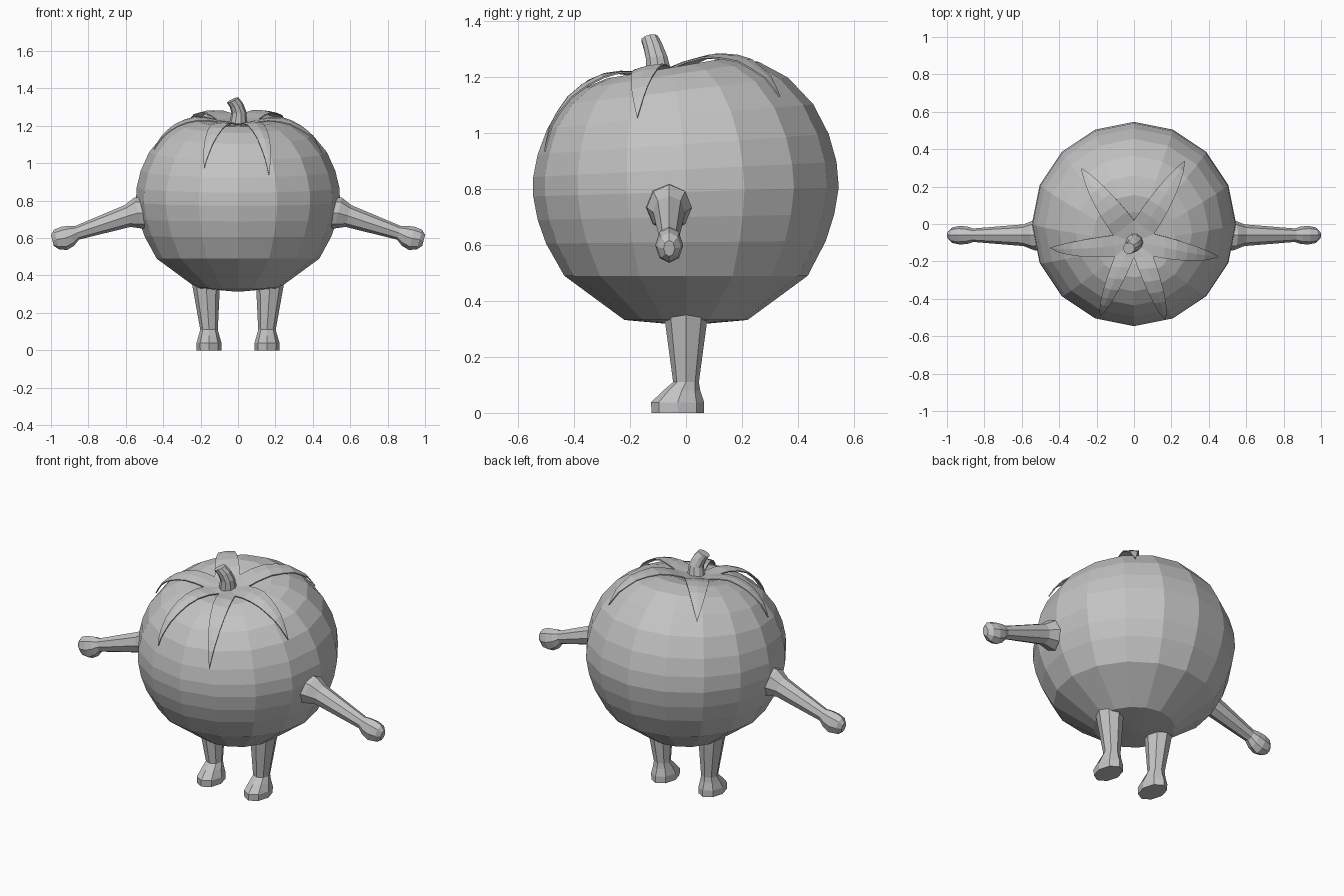
import bpy, math
from mathutils import Vector
from mathutils.bvhtree import BVHTree

if "Cube" in bpy.data.objects:
    bpy.data.objects.remove(bpy.data.objects["Cube"])

grey = bpy.data.materials.new("plain grey")
grey.diffuse_color = (0.55, 0.55, 0.55, 1)
grey.use_nodes = True
grey.node_tree.nodes["Principled BSDF"].inputs["Base Color"].default_value = grey.diffuse_color


def make(name, verts, faces):
    me = bpy.data.meshes.new(name)
    me.from_pydata([tuple(v) for v in verts], [], faces)
    me.materials.append(grey)
    ob = bpy.data.objects.new(name, me)
    bpy.context.collection.objects.link(ob)
    return ob


def loft(name, sections, n):
    """Skin rings of n points; each section is (centre, u axis, v axis)."""
    verts, faces = [], []
    for c, u, v in sections:
        for i in range(n):
            a = 2 * math.pi * i / n
            verts.append(Vector(c) + Vector(u) * math.cos(a) + Vector(v) * math.sin(a))
    for k in range(len(sections) - 1):
        for i in range(n):
            j = (i + 1) % n
            faces.append((k * n + i, k * n + j, (k + 1) * n + j, (k + 1) * n + i))
    faces.append(tuple(reversed(range(n))))
    faces.append(tuple(range((len(sections) - 1) * n, len(sections) * n)))
    return make(name, verts, faces)


# body: rings that tilt towards the front as they rise (radius, y, z, slope)
rings = [(.03, 0, .315, 0), (.22, 0, .332, 0), (.435, 0, .49, 0), (.50, 0, .61, .01),
         (.53, 0, .70, .02), (.546, 0, .79, .03), (.542, -.004, .87, .05),
         (.52, -.01, .96, .07), (.475, -.02, 1.06, .09), (.40, -.035, 1.15, .12),
         (.31, -.05, 1.208, .15), (.22, -.065, 1.232, .17), (.14, -.075, 1.226, .18),
         (.07, -.085, 1.207, .18), (.02, -.09, 1.20, .18)]
body = loft("body", [((0, y, z), (r, 0, 0), (0, r, r * s)) for r, y, z, s in rings], 16)

# stem: short bent stalk
stem = [(0, -.095, 1.20, .05), (.005, -.105, 1.27, .04),
        (-.008, -.118, 1.31, .035), (-.028, -.13, 1.338, .031)]
tilt = [(0, 0), (.1, .1), (.3, .15), (.45, .2)]
loft("stem", [((x, y, z), (r, 0, r * t), (0, r, r * s))
              for (x, y, z, r), (t, s) in zip(stem, tilt)], 10)

# leaves: six pointed sepals draped over the body
bvh = BVHTree.FromPolygons([v.co.copy() for v in body.data.vertices],
                           [tuple(p.vertices) for p in body.data.polygons])
core = Vector((0, -.06, .82))
hub = Vector((0, -.095, 1.21))
tips = [(.28, .35, 1.14), (-.29, .31, 1.17), (-.465, -.13, 1.08),
        (-.185, -.50, .975), (.175, -.53, .94), (.475, -.18, 1.065)]
valleys = [(.107, -.053, 1.23), (0, .02, 1.24), (-.11, -.06, 1.23),
           (-.10, -.17, 1.21), (0, -.175, 1.20), (.10, -.17, 1.21)]


def drape(p, lift):
    d = (p - core).normalized()
    hit = bvh.ray_cast(core + d * 2, -d)[0]
    return (hit if hit else p) + d * lift


verts, faces = [], []
N = 9
for i, tip in enumerate(tips):
    tip = Vector(tip)
    left, right = Vector(valleys[i]), Vector(valleys[(i + 1) % 6])
    base = len(verts)
    mid_start = (left + right) / 2
    for k in range(N):
        t = k / (N - 1)
        spine = mid_start.lerp(tip, t)
        w = (1 - t) * (1 + .25 * t)
        lift = .010 + .014 * math.sin(math.pi * t)
        for off, extra in ((left - mid_start, 0), (Vector(), .006), (right - mid_start, 0)):
            verts.append(drape(spine + off * w, lift + extra * (1 - t)))
    for k in range(N - 1):
        for s in (0, 1):
            a = base + k * 3 + s
            faces.append((a, a + 3, a + 4, a + 1) if k < N - 2 else
                         (a, base + (N - 1) * 3 + 1, a + 1))
    # patch to the hub
    h = len(verts)
    verts.append(drape(hub, .012))
    faces += [(h, base, base + 1), (h, base + 1, base + 2)]
leaves = make("leaves", verts, [f[::-1] for f in faces])
mod = leaves.modifiers.new("thickness", "SOLIDIFY")
mod.thickness = .006
mod.offset = 0

# arms and legs, one per side
arm = [(.48, .735, .085, .088), (.535, .733, .08, .085), (.59, .718, .058, .06),
       (.86, .628, .036, .038), (.89, .612, .046, .055), (.93, .598, .05, .064),
       (.97, .592, .042, .054), (.993, .588, .02, .03)]
leg = [(.175, 0, .40, .077, .08), (.17, 0, .34, .073, .077), (.155, 0, .11, .047, .046),
       (.155, -.015, .08, .055, .066), (.155, -.03, .038, .067, .095), (.155, -.029, 0, .066, .094)]
for side, label in ((1, "left"), (-1, "right")):
    secs = [((side * x, -.06, z), (0, side * ry, 0), (side * .25 * rz, 0, .97 * rz))
            for x, z, ry, rz in arm]
    loft(label + "_arm", secs, 8)
    secs = [((side * x, y, z), (rx, 0, 0), (0, -ry, 0)) for x, y, z, rx, ry in leg]
    loft(label + "_leg", secs, 8)
